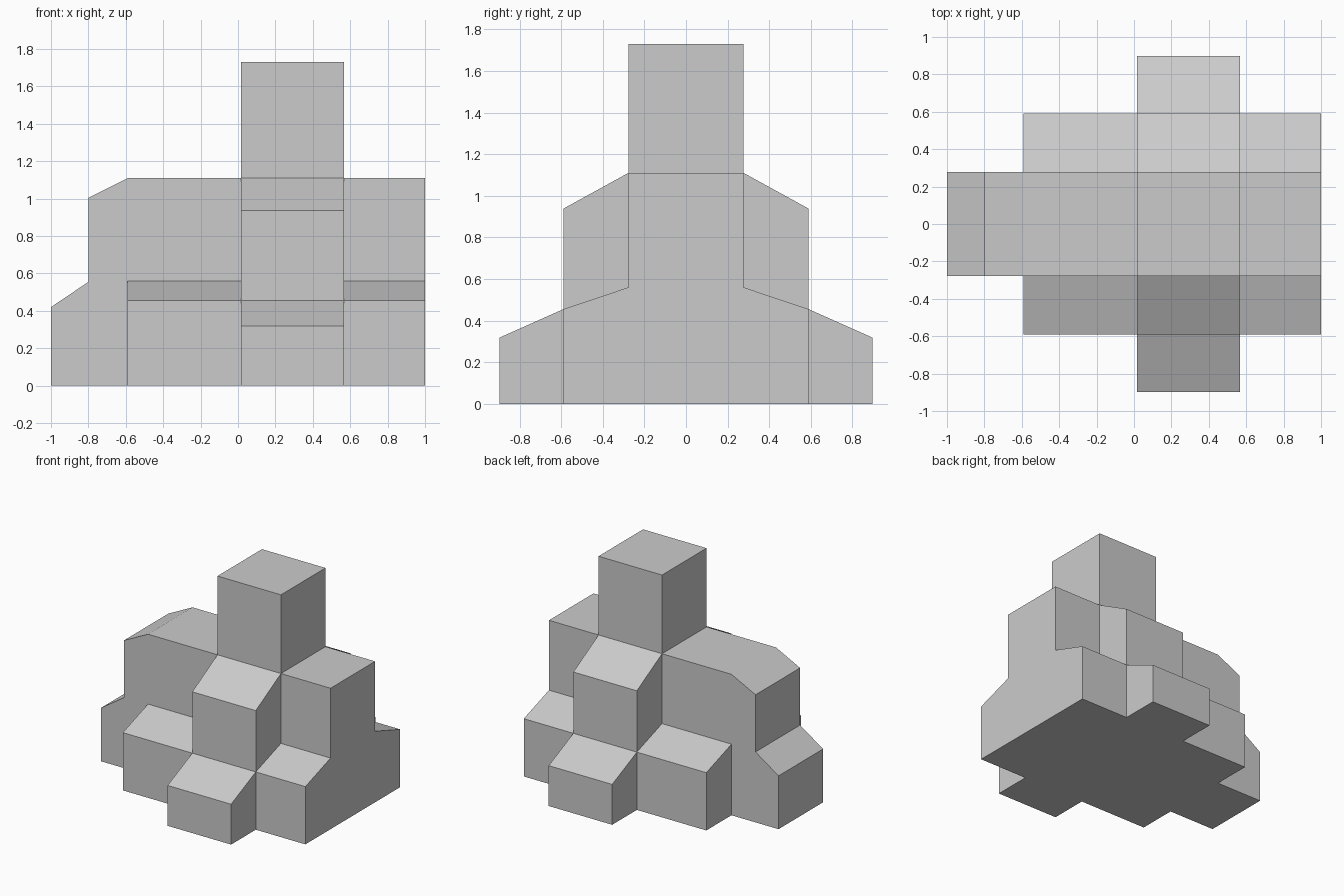
import bpy
import bmesh
import math
from mathutils import Vector

if "Cube" in bpy.data.objects:
    bpy.data.objects.remove(bpy.data.objects["Cube"])


def prism(name, profile, axis, lo, hi):
    """Extrude a (horizontal, z) profile along the given axis from lo to hi."""
    bm = bmesh.new()
    pt = (lambda h, z: (lo, h, z)) if axis == 'x' else (lambda h, z: (h, lo, z))
    face = bm.faces.new([bm.verts.new(pt(h, z)) for h, z in profile])
    ext = bmesh.ops.extrude_face_region(bm, geom=[face])
    step = Vector((hi - lo, 0, 0) if axis == 'x' else (0, hi - lo, 0))
    bmesh.ops.translate(bm, vec=step,
                        verts=[v for v in ext['geom'] if isinstance(v, bmesh.types.BMVert)])
    bmesh.ops.recalc_face_normals(bm, faces=bm.faces[:])
    mesh = bpy.data.meshes.new(name)
    bm.to_mesh(mesh)
    bm.free()
    obj = bpy.data.objects.new(name, mesh)
    bpy.context.collection.objects.link(obj)
    return obj


def mirrored(half):
    """Complete a right-half profile across the centre line."""
    return half + [(-h, z) for h, z in reversed(half)]


# Long nave with sloped end roof and lower apse step
body = prism("church_body", [(-1, 0), (1, 0), (1, 1.11), (-0.59, 1.11),
                             (-0.80, 1.005), (-0.80, 0.555), (-1, 0.42)],
             'y', -0.277, 0.277)

# Side aisles with lean-to roofs
aisles = prism("side_aisles", mirrored([(0.59, 0), (0.59, 0.455), (0.277, 0.56)]),
               'x', -0.59, 1)

# Transept with porches, stepped roofs and central tower
transept = prism("transept_and_tower",
                 mirrored([(0.897, 0), (0.897, 0.318), (0.59, 0.455), (0.59, 0.938),
                           (0.277, 1.11), (0.277, 1.73)]),
                 'x', 0.015, 0.568)

# Merge the volumes into one clean shell
for part in (aisles, transept):
    mod = body.modifiers.new("join_" + part.name, 'BOOLEAN')
    mod.operation = 'UNION'
    mod.solver = 'EXACT'
    mod.object = part
deps = bpy.context.evaluated_depsgraph_get()
merged = bpy.data.meshes.new_from_object(body.evaluated_get(deps))
body.modifiers.clear()
body.data = merged
for part in (aisles, transept):
    bpy.data.objects.remove(part)

# Tidy coplanar faces
bm = bmesh.new()
bm.from_mesh(merged)
bmesh.ops.dissolve_limit(bm, angle_limit=math.radians(1),
                         verts=bm.verts[:], edges=bm.edges[:])
bm.to_mesh(merged)
bm.free()
